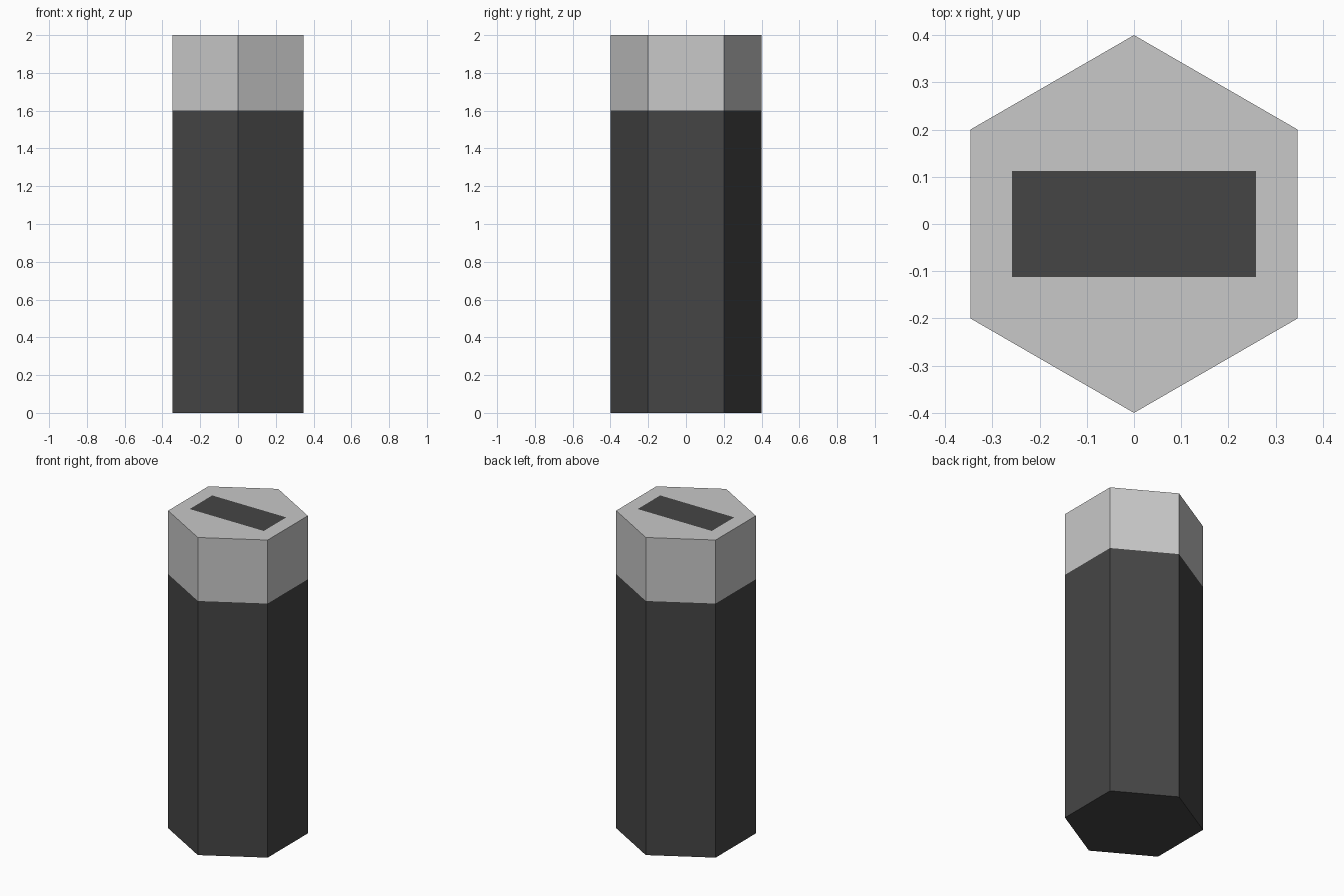
import bpy, bmesh, math
from mathutils import Vector

if "Cube" in bpy.data.objects:
    bpy.data.objects.remove(bpy.data.objects["Cube"])

RADIUS, BAND_Z, HEIGHT = 0.4, 1.6, 2.0
MARK_X, MARK_Y = 0.258, 0.112


def material(name, value):
    m = bpy.data.materials.new(name)
    m.diffuse_color = (value, value, value, 1)
    m.use_nodes = True
    m.node_tree.nodes["Principled BSDF"].inputs["Base Color"].default_value = m.diffuse_color
    return m


dark = material("dark grey", 0.06)
light = material("light grey", 0.58)


def hex_prism(z0, z1, open_end):
    """Six-sided prism with points on +y and -y, open at 'top' or 'bottom'."""
    bm = bmesh.new()
    rings = [[bm.verts.new((RADIUS * math.sin(i * math.pi / 3),
                            -RADIUS * math.cos(i * math.pi / 3), z))
              for i in range(6)] for z in (z0, z1)]
    low, high = rings
    for i in range(6):
        j = (i + 1) % 6
        bm.faces.new((low[i], low[j], high[j], high[i]))
    if open_end == "top":
        bm.faces.new(low[::-1])
    else:
        bm.faces.new(high)
    return bm


def finish(bm, name, materials):
    mesh = bpy.data.meshes.new(name)
    bm.to_mesh(mesh)
    bm.free()
    for m in materials:
        mesh.materials.append(m)
    obj = bpy.data.objects.new(name, mesh)
    bpy.context.collection.objects.link(obj)


# Dark lower body with a closed base
finish(hex_prism(0, BAND_Z, "top"), "body", [dark])

# Light cap, its top face cut to hold a dark rectangular mark
bm = hex_prism(BAND_Z, HEIGHT, "bottom")
for axis, size in ((Vector((1, 0, 0)), MARK_X), (Vector((0, 1, 0)), MARK_Y)):
    for side in (-1, 1):
        top = [f for f in bm.faces if f.normal.z > 0.9 or
               all(v.co.z > HEIGHT - 1e-4 for v in f.verts)]
        parts = set(top) | {e for f in top for e in f.edges} | {v for f in top for v in f.verts}
        bmesh.ops.bisect_plane(bm, geom=list(parts), dist=1e-5,
                               plane_co=axis * size * side, plane_no=axis)
bm.normal_update()
for f in bm.faces:
    c = f.calc_center_median()
    if f.normal.z > 0.9 and abs(c.x) < MARK_X and abs(c.y) < MARK_Y:
        f.material_index = 1
finish(bm, "cap", [light, dark])
